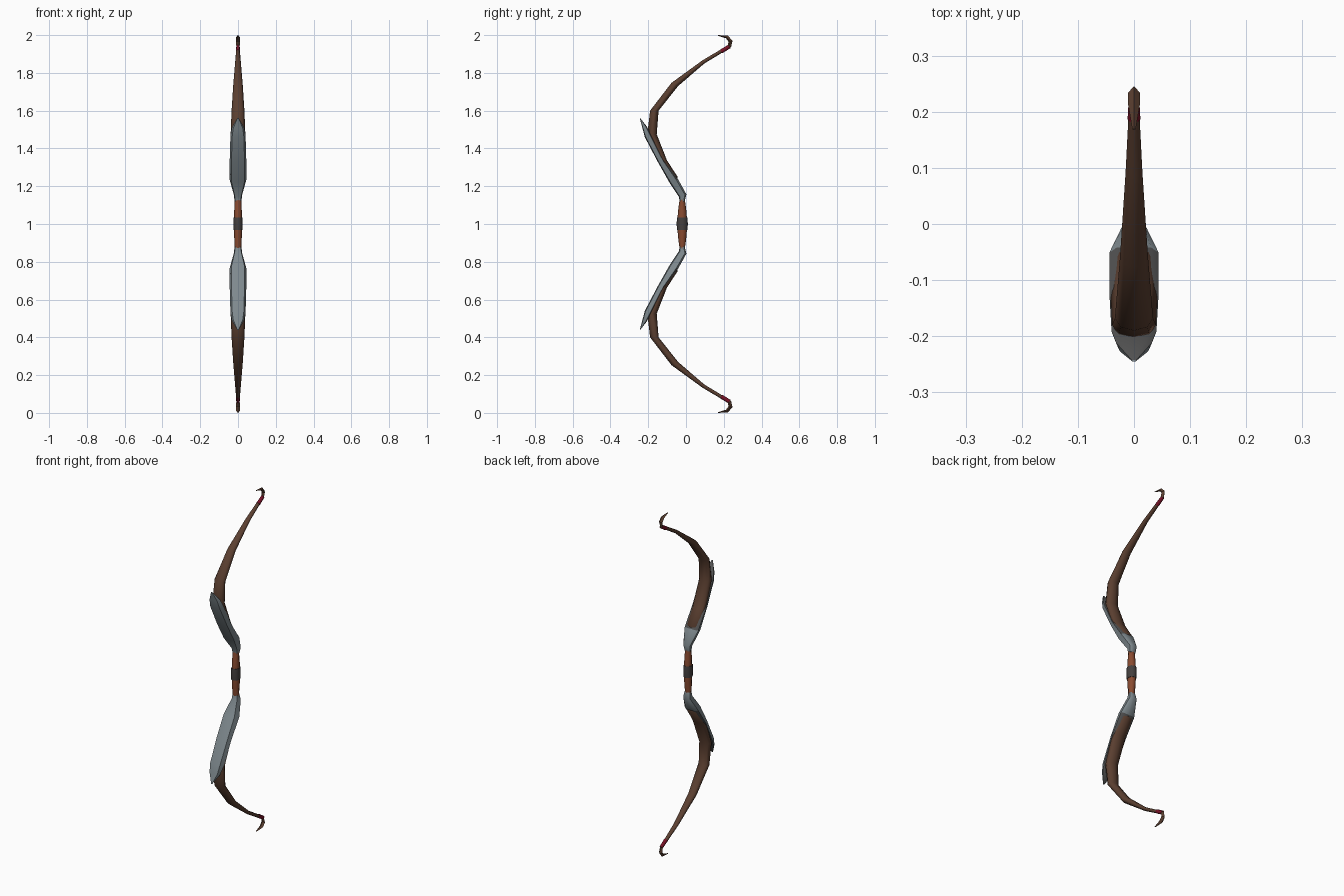
import bpy, bmesh, math

if "Cube" in bpy.data.objects:
    bpy.data.objects.remove(bpy.data.objects["Cube"])


def material(name, rgb):
    m = bpy.data.materials.new(name)
    m.diffuse_color = (*rgb, 1)
    m.use_nodes = True
    m.node_tree.nodes["Principled BSDF"].inputs["Base Color"].default_value = m.diffuse_color
    return m


WOOD = material("dark wood", (0.105, 0.05, 0.03))
METAL = material("grey metal", (0.21, 0.25, 0.27))
INNER = material("dark metal lining", (0.085, 0.085, 0.085))
LEATHER = material("rust leather", (0.25, 0.07, 0.03))
BAND = material("dark band", (0.06, 0.052, 0.05))
RED = material("dark red thread", (0.19, 0.006, 0.02))

# cross-sections as (width factor, front-to-back factor)
OVAL = [(math.sin(i * math.pi / 4), 0.5 - 0.5 * math.cos(i * math.pi / 4)) for i in range(8)]
SHIELD = [(0, 0), (.78, .12), (1, .8), (.7, 1), (0, 1), (-.7, 1), (-1, .8), (-.78, .12)]
DIAMOND = [(0, 0), (1, .4), (0, 1), (-1, .4)]


def loft(name, rings, section, mat, flip=False, angle=75):
    """Each ring is (front y, front z, back y, back z, half width)."""
    bm = bmesh.new()
    loops = []
    for fy, fz, by, bz, w in rings:
        loop = []
        for sx, s in section:
            z = fz + (bz - fz) * s
            loop.append(bm.verts.new((sx * w, fy + (by - fy) * s, 2 - z if flip else z)))
        loops.append(loop)
    n = len(section)
    for k, (a, b) in enumerate(zip(loops, loops[1:])):
        for i in range(n):
            f = bm.faces.new((a[i], a[(i + 1) % n], b[(i + 1) % n], b[i]))
            # lining: back faces of the plate past its collar
            if section is SHIELD and k >= 2 and 2 <= i <= 5:
                f.material_index = 1
    bm.faces.new(loops[0])
    bm.faces.new(loops[-1])
    bmesh.ops.recalc_face_normals(bm, faces=bm.faces)
    me = bpy.data.meshes.new(name)
    bm.to_mesh(me)
    bm.free()
    me.materials.append(mat)
    if section is SHIELD:
        me.materials.append(INNER)
    ob = bpy.data.objects.new(name, me)
    bpy.context.collection.objects.link(ob)
    bpy.ops.object.select_all(action='DESELECT')
    ob.select_set(True)
    bpy.context.view_layer.objects.active = ob
    bpy.ops.object.shade_smooth_by_angle(angle=math.radians(angle))
    return ob


limb = [
    (-.080, 1.225, -.048, 1.235, .034),
    (-.090, 1.235, -.044, 1.250, .041),
    (-.140, 1.320, -.100, 1.335, .042),
    (-.205, 1.475, -.155, 1.475, .039),
    (-.190, 1.600, -.145, 1.600, .034),
    (-.077, 1.747, -.042, 1.730, .025),
    (.088, 1.867, .096, 1.849, .015),
    (.223, 1.947, .236, 1.934, .008),
]
hook = [
    (.221, 1.946, .238, 1.934, .009),
    (.225, 1.965, .246, 1.970, .011),
    (.212, 1.983, .222, 1.997, .011),
    (.168, 1.997, .170, 2.000, .003),
]
thread = [
    (.181, 1.923, .192, 1.904, .0115),
    (.222, 1.948, .237, 1.932, .0090),
]
plate = [
    (-.033, 1.120, -.007, 1.120, .018),
    (-.038, 1.145, .002, 1.157, .022),
    (-.088, 1.220, -.042, 1.237, .044),
    (-.150, 1.330, -.115, 1.337, .044),
    (-.218, 1.460, -.185, 1.475, .040),
    (-.230, 1.505, -.207, 1.515, .032),
    (-.245, 1.562, -.242, 1.560, .004),
]

# mirrored upper and lower arms
for side, flip in (("upper", False), ("lower", True)):
    loft(side + "_limb", limb, OVAL, WOOD, flip)
    loft(side + "_hook", hook, DIAMOND, WOOD, flip, 35)
    loft(side + "_thread_wrap", thread, OVAL, RED, flip)
    loft(side + "_metal_plate", plate, SHIELD, METAL, flip, 50)

# leather grip, swelling in the middle
grip = [(-.02 - d, z, -.02 + d, z, w) for z, d, w in
        ((.87, .014, .018), (.93, .022, .020), (1, .027, .021), (1.07, .022, .020), (1.13, .014, .018))]
loft("grip", grip, OVAL, LEATHER)

# dark band around the grip
band = [(-.02 - d, z, -.02 + d, z, .0235) for z, d in ((.968, .027), (1, .030), (1.035, .027))]
loft("grip_band", band, OVAL, BAND)
